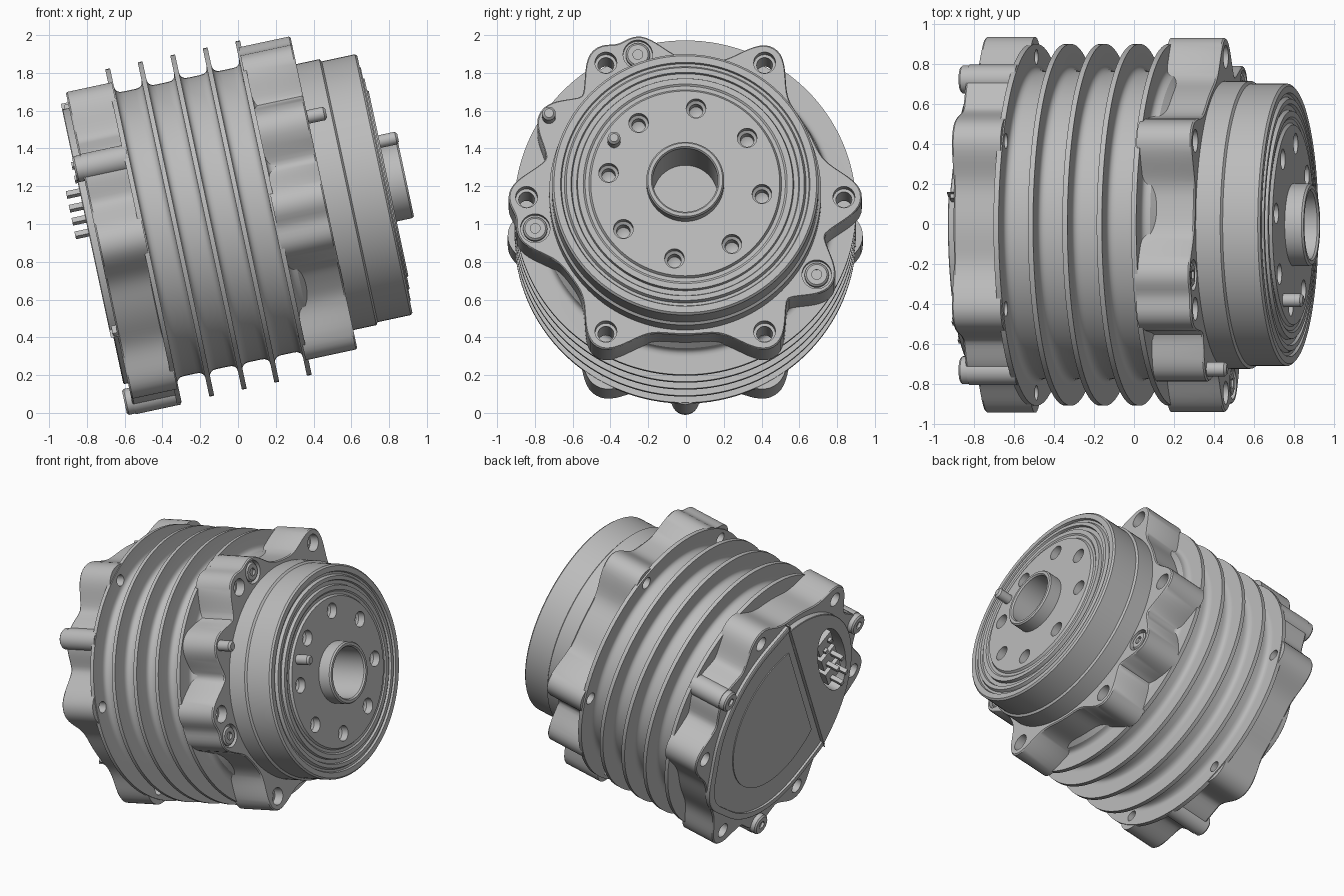
import bpy, bmesh, math
from math import cos, sin, pi, radians
from mathutils import Matrix, Vector

cube = bpy.data.objects.get("Cube")
if cube:
    bpy.data.objects.remove(cube, do_unlink=True)

# One grey metal colour
metal = bpy.data.materials.new("grey metal")
metal.use_nodes = True
grey = (0.5, 0.5, 0.5, 1)
metal.diffuse_color = grey
metal.node_tree.nodes["Principled BSDF"].inputs["Base Color"].default_value = grey

# Parts are made along local z, then tipped so that z becomes the motor axis
TILT = radians(12.1)
across, up, axis = Vector((0, 1, 0)), Vector((-sin(TILT), 0, cos(TILT))), Vector((cos(TILT), 0, sin(TILT)))
FRAME = Matrix.Translation((.005, -.004, 1.045)) @ Matrix((across, up, axis)).transposed().to_4x4()


def polar(r, deg):
    return r * cos(radians(deg)), r * sin(radians(deg))


def add_lathe(bm, profile, at=(0, 0), seg=32):
    """Revolve (radius, height) points; ends on the axis close with a fan."""
    rings = []
    for r, z in profile:
        if r == 0:
            rings.append([bm.verts.new((*at, z))] * seg)
        else:
            rings.append([bm.verts.new((at[0] + r * cos(2 * pi * i / seg), at[1] + r * sin(2 * pi * i / seg), z))
                          for i in range(seg)])
    for a, b in zip(rings, rings[1:]):
        for i in range(seg):
            j = (i + 1) % seg
            corners = list(dict.fromkeys((a[i], a[j], b[j], b[i])))
            if len(corners) > 2:
                bm.faces.new(corners)


def add_prism(bm, outline, layers):
    """Stack scaled copies of an outline; layers are (height, scale)."""
    rings = [[bm.verts.new((x * s, y * s, z)) for x, y in outline] for z, s in layers]
    n = len(outline)
    for a, b in zip(rings, rings[1:]):
        for i in range(n):
            bm.faces.new((a[i], a[(i + 1) % n], b[(i + 1) % n], b[i]))
    bm.faces.new(rings[0])
    bm.faces.new(rings[-1])


def add_box(bm, centre, size, turn=0):
    m = Matrix.Translation(centre) @ Matrix.Rotation(turn, 4, 'Z') @ Matrix.Diagonal((*size, 1))
    bmesh.ops.create_cube(bm, size=1, matrix=m)


def finish(bm, name, cutter=None):
    bmesh.ops.remove_doubles(bm, verts=bm.verts, dist=1e-5)
    bmesh.ops.recalc_face_normals(bm, faces=bm.faces)
    mesh = bpy.data.meshes.new(name)
    bm.to_mesh(mesh)
    bm.free()
    mesh.transform(FRAME)
    mesh.materials.append(metal)
    ob = bpy.data.objects.new(name, mesh)
    bpy.context.collection.objects.link(ob)
    if cutter:
        mod = ob.modifiers.new("holes", 'BOOLEAN')
        mod.object, mod.solver = cutter, 'EXACT'
        cut = bpy.data.meshes.new_from_object(ob.evaluated_get(bpy.context.evaluated_depsgraph_get()))
        ob.modifiers.clear()
        ob.data = cut
    bpy.ops.object.select_all(action='DESELECT')
    ob.select_set(True)
    bpy.context.view_layer.objects.active = ob
    bpy.ops.object.shade_smooth_by_angle(angle=radians(32))
    return ob


def lobed(base, lobes, width=0.19, n=240):
    """Round outline with blended bumps; lobes are (degrees, tip radius)."""
    pts = []
    for i in range(n):
        t = 2 * pi * i / n
        total = 0
        for deg, tip in lobes:
            d = abs((t - radians(deg) + pi) % (2 * pi) - pi)
            total += ((tip - base) * math.exp(-(d / width) ** 2.2)) ** 4
        r = base + total ** 0.25
        pts.append((r * cos(t), r * sin(t)))
    return pts


BOLTS = range(0, 360, 60)
FRONT_SCREWS = (108, 192, 329)
REAR_SCREWS = (30, 150, 270)
PIN = 149
FRONT, REAR = 0.465, -0.76
# Line across the rear that divides the cover from the connector plate
SIDE = Vector((-0.85, 0.527)).normalized()
ALONG = math.atan2(0.85, 0.527)


def clipped(outline, limit, side=SIDE):
    """Flatten the part of an outline that lies beyond a straight line."""
    pts = [Vector(p) for p in outline]
    return [tuple(p - max(0, p.dot(side) - limit) * side) for p in pts]


# Cutters: bolt holes, output holes, screw seats and the connector bay
bm = bmesh.new()
for deg in BOLTS:
    p = polar(0.84, deg)
    add_lathe(bm, [(0, 0.15), (.042, 0.15), (.042, .40), (.058, .40), (.058, .55), (0, .55)], p, 24)
    add_lathe(bm, [(0, -.9), (.05, -.9), (.05, -.7), (.038, -.7), (.038, -.46), (0, -.46)], p, 24)
for deg in FRONT_SCREWS:
    add_lathe(bm, [(0, .43), (.078, .43), (.078, .55), (0, .55)], polar(.812, deg))
for i in range(8):
    add_lathe(bm, [(0, .66), (.036, .68), (.036, .75), (.052, .76), (.052, .9), (0, .9)],
              polar(.41, 37 + 45 * i), 24)
bay = [(x * .34, y * .13) for x, y in lobed(1, [], n=32)]
bay = [Vector((-.47, .26)) + Matrix.Rotation(ALONG, 2) @ Vector(p) for p in bay]
add_prism(bm, bay, [(-.9, 1), (-.66, 1)])
holes = finish(bm, "hole_cutter")
holes.hide_render = True

# Finned body with output stage and hollow shaft, one turned profile
profile = [(0, -.70), (.172, -.70), (.172, .895), (.18, .905), (.198, .905), (.206, .895), (.206, .81),
           (.50, .81), (.51, .795), (.53, .795), (.54, .802), (.57, .802), (.575, .78), (.60, .78),
           (.605, .795), (.63, .795), (.64, .775), (.655, .775), (.66, .79), (.695, .79), (.706, .779),
           (.706, .60), (.72, .59), (.72, .30)]
for k in range(5):
    z = 0.187 - 0.176 * k
    side = [(.77, .055), (.772, .037), (.78, .023), (.79, .016), (.802, .0135), (.81, .013), (.905, .013)]
    profile += [(r, z + h) for r, h in side] + [(r, z - h) for r, h in reversed(side)]
profile += [(.72, -.58), (.72, -.75), (0, -.75)]
bm = bmesh.new()
add_lathe(bm, profile, seg=128)
finish(bm, "finned_body", holes)

# Lobed mounting flanges
bm = bmesh.new()
outline = lobed(.745, [(d, .935) for d in BOLTS] + [(d, .91) for d in FRONT_SCREWS] + [(PIN, .895)])
add_prism(bm, outline, [(.185, 1), (FRONT - .008, 1), (FRONT, .992)])
finish(bm, "front_flange", holes)

bm = bmesh.new()
outline = lobed(.79, [(d, .94) for d in BOLTS] + [(d, .875) for d in REAR_SCREWS])
add_prism(bm, outline, [(REAR, .992), (REAR + .008, 1), (-.51, 1)])
finish(bm, "rear_flange", holes)

# Round bosses behind the rear screws
bm = bmesh.new()
for deg in REAR_SCREWS:
    add_lathe(bm, [(0, -.755), (.074, -.755), (.074, -.51), (0, -.51)], polar(.84, deg))
finish(bm, "rear_screw_bosses")

# Rear cover: wavy rim around a sunken panel
wave = [(d, .80) for d in (90, 210, 330)]
bm = bmesh.new()
add_prism(bm, clipped(lobed(.70, [(d, .75) for d, tip in wave], .25), .27), [(-.9, 1), (-.77, 1)])
recess = finish(bm, "recess_cutter")
recess.hide_render = True
bm = bmesh.new()
add_prism(bm, clipped(lobed(.745, wave, .25), .29), [(-.785, .99), (-.78, 1), (-.75, 1)])
finish(bm, "rear_cover", recess)

# Round pad on the sunken panel
bm = bmesh.new()
add_prism(bm, clipped(lobed(.52, []), .22), [(-.776, 1), (-.75, 1)])
finish(bm, "cover_pad")

# Raised connector plate on the other side of the line
bm = bmesh.new()
add_prism(bm, clipped(lobed(.745, []), -.27, -SIDE), [(-.798, .995), (-.794, 1), (-.75, 1)])
finish(bm, "connector_plate", holes)

# Connector blocks, with contact pins on the lower ones
bm = bmesh.new()
turn = Matrix.Rotation(ALONG, 2)
for k in range(3):
    x, y = Vector((-.47, .26)) + turn @ Vector((.17 * (k - 1), 0))
    add_box(bm, (x, y, -.715), (.12, .15, .13), ALONG)
    for s in (-1, 1):
        px, py = Vector((x, y)) + turn @ Vector((.025 * s, .03 * s))
        add_box(bm, (px, py, -.80), (.03, .03, .02 if k == 2 else .14), ALONG)
finish(bm, "connector")


# Screw heads with six-sided sockets
def screws(name, angles, radius, head, base, top):
    bm = bmesh.new()
    soft = .01 if top > base else -.01
    for deg in angles:
        p = polar(radius, deg)
        add_lathe(bm, [(0, base), (head, base), (head, top - soft), (head - .01, top), (.04, top)], p)
        add_lathe(bm, [(.04, top), (.034, top), (.034, top - 2 * soft), (0, top - 2 * soft)], p, 6)
        add_lathe(bm, [(.041, top), (.026, top)], p)
    finish(bm, name)


screws("front_screws", FRONT_SCREWS, .812, .064, .42, .462)
screws("rear_screws", REAR_SCREWS, .84, .07, -.74, -.80)

# Locating pins on the flange and the output face
for name, r, size, low, high in (("flange_pin", .842, .036, .4, .565), ("output_pin", .44, .034, .75, .91)):
    bm = bmesh.new()
    add_lathe(bm, [(0, low), (size, low), (size, high - .012), (size - .012, high), (0, high)], polar(r, PIN), 24)
    finish(bm, name)

# Remove the helpers
for helper in (holes, recess):
    bpy.data.objects.remove(helper, do_unlink=True)
